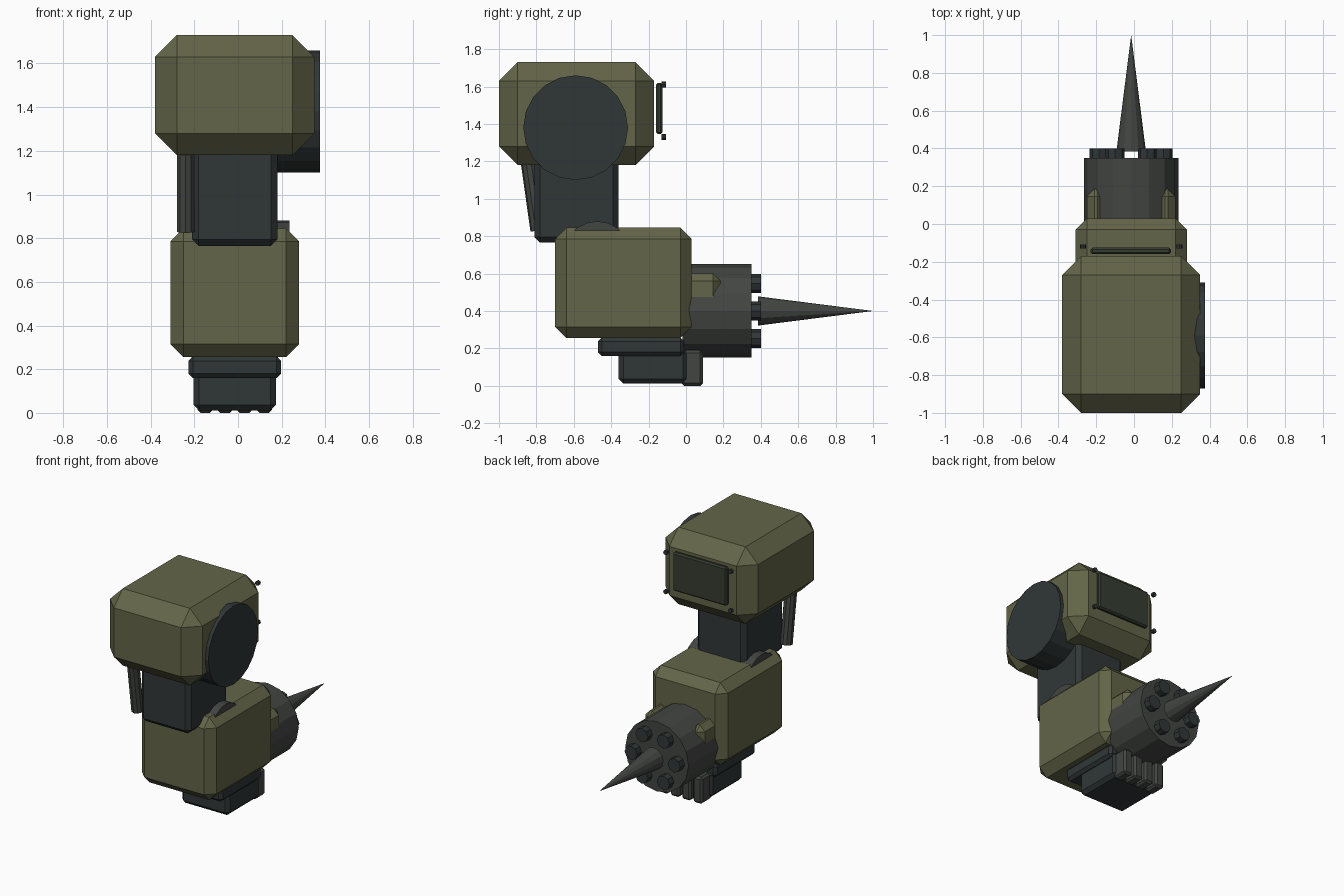
import bpy, bmesh, math
from mathutils import Vector

if "Cube" in bpy.data.objects:
    bpy.data.objects.remove(bpy.data.objects["Cube"])

CX = -0.015  # centre line of the arm


def material(name, rgb):
    m = bpy.data.materials.new(name)
    m.diffuse_color = (*rgb, 1)
    m.use_nodes = True
    m.node_tree.nodes["Principled BSDF"].inputs["Base Color"].default_value = m.diffuse_color
    return m


OLIVE = material("olive_armour", (0.125, 0.13, 0.065))
DARK = material("dark_frame", (0.03, 0.037, 0.038))
METAL = material("gun_metal", (0.055, 0.06, 0.055))
GLASS = material("dark_green_panel", (0.035, 0.045, 0.03))


def finish(name, bm, mat):
    bmesh.ops.recalc_face_normals(bm, faces=bm.faces)
    me = bpy.data.meshes.new(name)
    bm.to_mesh(me)
    bm.free()
    me.materials.append(mat)
    ob = bpy.data.objects.new(name, me)
    bpy.context.collection.objects.link(ob)
    return ob


def box(name, xs, ys, zs, chamfer, mat):
    """Box between the given limits with every edge chamfered."""
    bm = bmesh.new()
    bmesh.ops.create_cube(bm, size=1)
    for v in bm.verts:
        for i, (lo, hi) in enumerate((xs, ys, zs)):
            v.co[i] = hi if v.co[i] > 0 else lo
    bmesh.ops.bevel(bm, geom=bm.edges[:], offset=chamfer, segments=1,
                    profile=0.5, affect='EDGES')
    return finish(name, bm, mat)


def rod(name, a, b, r1, r2, sides, mat):
    """Cylinder or cone running from point a to point b."""
    a, b = Vector(a), Vector(b)
    axis = b - a
    bm = bmesh.new()
    bmesh.ops.create_cone(bm, cap_ends=True, segments=sides, radius1=r1,
                          radius2=r2, depth=axis.length)
    ob = finish(name, bm, mat)
    ob.location = (a + b) / 2
    ob.rotation_mode = 'QUATERNION'
    ob.rotation_quaternion = axis.to_track_quat('Z', 'Y')
    return ob


# Shoulder: armour block, side disc, rear panel with corner bolts
box("shoulder_armour", (-0.38, 0.35), (-1.0, -0.17), (1.18, 1.73), 0.10, OLIVE)
rod("shoulder_disc", (0.18, -0.59, 1.38), (0.375, -0.59, 1.38), 0.28, 0.28, 20, DARK)
box("shoulder_panel", (-0.23, 0.195), (-0.16, -0.125), (1.345, 1.62), 0.01, GLASS)
for sx in (-1, 1):
    for z in (1.33, 1.61):
        x = CX + sx * 0.255
        rod("panel_bolt", (x, -0.13, z), (x, -0.108, z), 0.016, 0.016, 8, DARK)

# Upper arm with a slanted piston on its left side
box("upper_arm", (-0.21, 0.18), (-0.81, -0.36), (0.765, 1.30), 0.03, DARK)
rod("arm_piston", (-0.24, -0.845, 1.22), (-0.24, -0.79, 0.83), 0.042, 0.042, 10, METAL)

# Elbow joint poking out of the forearm top
rod("elbow_joint", (CX - 0.25, -0.475, 0.70), (CX + 0.25, -0.475, 0.70), 0.18, 0.18, 20, METAL)

# Forearm armour
box("forearm_armour", (-0.31, 0.28), (-0.70, 0.03), (0.255, 0.845), 0.06, OLIVE)

# Drum with side clamps, a ring of studs and the drill spike
rod("drum", (CX, -0.02, 0.40), (CX, 0.35, 0.40), 0.25, 0.25, 16, METAL)
for sx in (-1, 1):
    x = CX + sx * 0.187
    box("drum_clamp", (x - 0.048, x + 0.048), (-0.04, 0.185), (0.41, 0.60), 0.04, OLIVE)
for i in range(6):
    a = i * math.pi / 3
    x, z = CX + 0.17 * math.cos(a), 0.40 + 0.17 * math.sin(a)
    rod("drum_stud", (x, 0.34, z), (x, 0.40, z), 0.05, 0.05, 8, DARK)
rod("drill_spike", (CX, 0.385, 0.40), (CX, 1.0, 0.40), 0.078, 0, 12, METAL)

# Hand under the forearm: wrist plate, palm and four fingers
box("wrist_plate", (-0.227, 0.197), (-0.47, -0.01), (0.16, 0.258), 0.02, DARK)
box("palm", (-0.203, 0.173), (-0.36, 0.01), (0.012, 0.20), 0.025, DARK)
for i in range(4):
    x = CX + (i - 1.5) * 0.09
    box("finger", (x - 0.036, x + 0.036), (-0.025, 0.09), (0.0, 0.19), 0.014, METAL)
